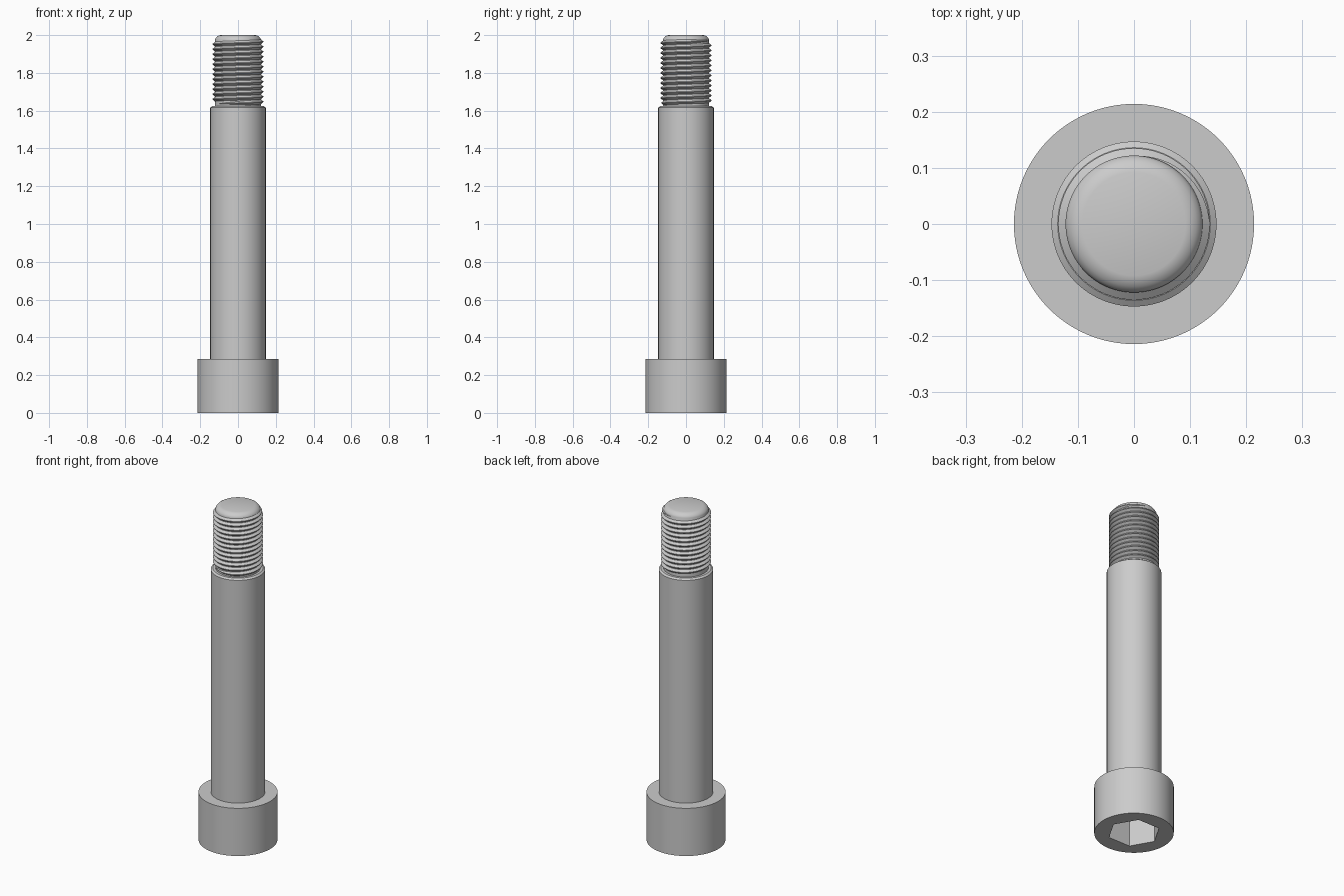
import bpy, bmesh, math

if "Cube" in bpy.data.objects:
    bpy.data.objects.remove(bpy.data.objects["Cube"])

SIDES = 96
CORE_R, CREST_R = 0.122, 0.135
HEAD_R, HEAD_H = 0.214, 0.285
SHANK_TOP = 1.62

steel = bpy.data.materials.new("grey_steel")
steel.use_nodes = True
grey = (0.6, 0.6, 0.6, 1)
steel.diffuse_color = grey
steel.node_tree.nodes["Principled BSDF"].inputs["Base Color"].default_value = grey


def finish(name, bm, angle=30):
    """Turn a bmesh into a named steel object, smooth except at sharp edges."""
    bmesh.ops.recalc_face_normals(bm, faces=bm.faces)
    mesh = bpy.data.meshes.new(name)
    bm.to_mesh(mesh)
    bm.free()
    mesh.materials.append(steel)
    obj = bpy.data.objects.new(name, mesh)
    bpy.context.collection.objects.link(obj)
    smooth(obj, angle)
    return obj


def smooth(obj, angle):
    bpy.ops.object.select_all(action="DESELECT")
    obj.select_set(True)
    bpy.context.view_layer.objects.active = obj
    bpy.ops.object.shade_smooth_by_angle(angle=math.radians(angle))


def lathe(name, profile, sides=SIDES):
    """Revolve (radius, z) points about z and cap both ends."""
    bm = bmesh.new()
    rings = []
    for r, z in profile:
        rings.append([bm.verts.new((r * math.cos(a), r * math.sin(a), z))
                      for a in (math.tau * i / sides for i in range(sides))])
    for low, high in zip(rings, rings[1:]):
        for i in range(sides):
            j = (i + 1) % sides
            bm.faces.new((low[i], low[j], high[j], high[i]))
    bm.faces.new(rings[0][::-1])
    bm.faces.new(rings[-1])
    return finish(name, bm)


# Cylindrical head with a hexagonal socket cut into its underside
head = lathe("head", [(HEAD_R, 0), (HEAD_R, HEAD_H)])
cutter = lathe("socket_cutter", [(0.143, -0.1), (0.143, 0.17)], sides=6)
cutter.hide_render = True
cut = head.modifiers.new("socket", "BOOLEAN")
cut.operation = "DIFFERENCE"
cut.solver = "EXACT"
cut.object = cutter
bpy.context.view_layer.objects.active = head
bpy.ops.object.modifier_apply(modifier=cut.name)
bpy.data.objects.remove(cutter)
smooth(head, 30)

# Plain shank with a slight chamfer at its shoulder
lathe("shank", [(0.147, HEAD_H - 0.02), (0.147, SHANK_TOP - 0.004),
                (0.136, SHANK_TOP + 0.004)])

# Threaded core with a rounded tip
lathe("thread_core", [(CORE_R, SHANK_TOP - 0.02), (CORE_R, 1.977),
                      (0.118, 1.985), (0.111, 1.992),
                      (0.102, 1.997), (0.092, 2.0)])


def thread(name, z_start, z_end, pitch, end_angle):
    """Right-handed V ridge that fades into the core at both ends."""
    bm = bmesh.new()
    turns = (z_end - z_start) / pitch
    steps = int(turns * SIDES)
    fade = SIDES // 4
    previous = None
    for i in range(steps + 1):
        a = end_angle + math.tau * (i - steps) / SIDES
        z = z_start + pitch * i / SIDES
        grow = min(1, i / fade, (steps - i) / fade)
        root = CORE_R - 0.001
        crest = root + (CREST_R - root) * grow
        half = pitch * 0.48 * max(grow, 0.05)
        section = [(root, -half), (crest, -half * 0.12),
                   (crest, half * 0.12), (root, half)]
        ring = [bm.verts.new((r * math.cos(a), r * math.sin(a), z + dz))
                for r, dz in section]
        if previous:
            for k in range(3):
                bm.faces.new((previous[k], ring[k], ring[k + 1], previous[k + 1]))
        previous = ring
    return finish(name, bm)


# Helical ridge running out near the tip
thread("thread_ridge", SHANK_TOP + 0.016, 1.972, 0.0265, math.pi / 2)
